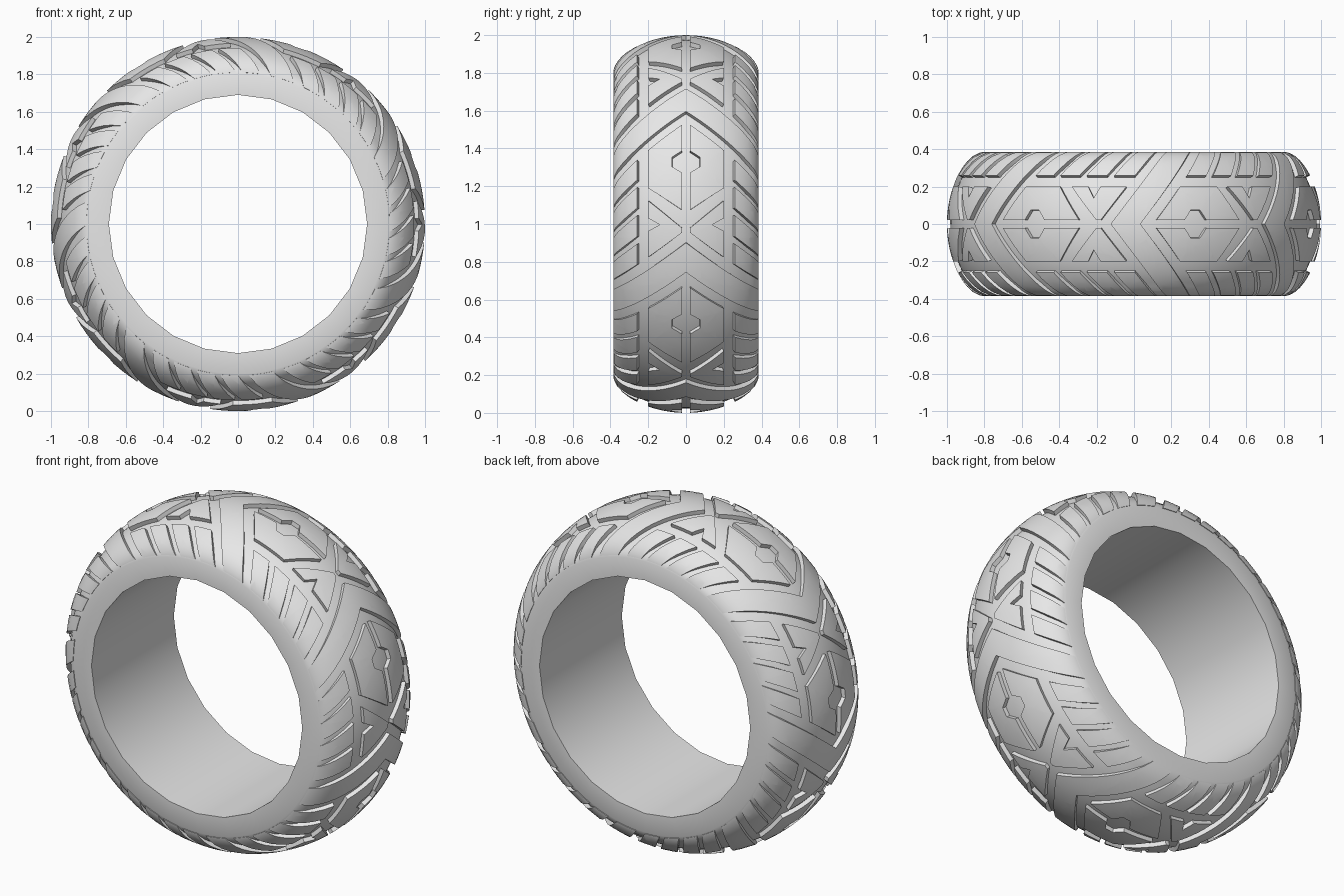
import bpy, bmesh, math
from mathutils import Vector
from mathutils.geometry import interpolate_bezier

if "Cube" in bpy.data.objects:
    bpy.data.objects.remove(bpy.data.objects["Cube"])

REPEATS = 7          # tread pattern repeats round the tyre
PITCH = 360 / REPEATS
PHASE = 19.3         # angle of the first pattern centre
HALF_W = 0.385
R_IN = 0.69
SEGMENTS = 120
DEPTH = 0.024        # groove depth
SLOPE = 43           # chevron sweep, degrees per unit across the tread

rubber = bpy.data.materials.new("rubber_grey")
rubber.use_nodes = True
GREY = (0.8, 0.8, 0.8, 1)
rubber.diffuse_color = GREY
rubber.node_tree.nodes["Principled BSDF"].inputs["Base Color"].default_value = GREY

# Half cross-section from crown to sidewall, measured by arc length
section = interpolate_bezier(Vector((0, 1, 0)), Vector((0.2, 1, 0)),
                             Vector((HALF_W, 0.9, 0)), Vector((HALF_W, 0.8, 0)), 32)
lengths = [0]
for a, b in zip(section, section[1:]):
    lengths.append(lengths[-1] + (b - a).length)
S_MAX = lengths[-1]
EDGE = S_MAX - 0.01


def on_section(s):
    s = min(max(s, 0), S_MAX)
    for i in range(len(section) - 1):
        if s <= lengths[i + 1]:
            break
    t = (s - lengths[i]) / (lengths[i + 1] - lengths[i])
    return section[i].lerp(section[i + 1], t)


def place(radius, y, degrees):
    a = math.radians(degrees)
    return Vector((radius * math.cos(a), y, 1 + radius * math.sin(a)))


def tread_point(degrees, s, sink=0.0):
    """Point on the tread at signed arc length s, sunk below the surface."""
    p = on_section(abs(s))
    d = on_section(abs(s) + 0.004) - on_section(abs(s) - 0.004)
    n = Vector((-d.y, d.x, 0)).normalized()
    p = p - n * sink
    return place(p.y, math.copysign(p.x, s), degrees)


def groove(s):
    return DEPTH * min(1, max(0, S_MAX - abs(s)) / 0.1)


def radial(p):
    return Vector((p.x, p.y * 0.3, p.z - 1))


def finish(bm, name):
    mesh = bpy.data.meshes.new(name)
    bm.to_mesh(mesh)
    bm.free()
    mesh.materials.append(rubber)
    obj = bpy.data.objects.new(name, mesh)
    bpy.context.collection.objects.link(obj)
    bpy.ops.object.select_all(action='DESELECT')
    obj.select_set(True)
    bpy.context.view_layer.objects.active = obj
    bpy.ops.object.shade_smooth_by_angle(angle=math.radians(32))
    return obj


def lathe(name, segments, columns, outward):
    """Sweep columns (functions of angle) round the axle."""
    bm = bmesh.new()
    rings = []
    for k in range(segments):
        deg = 360 * k / segments
        rings.append([bm.verts.new(c(deg)) for c in columns])
    for k in range(segments):
        a, b = rings[k], rings[(k + 1) % segments]
        for j in range(len(columns) - 1):
            bm.faces.new((a[j], a[j + 1], b[j + 1], b[j]))
    bm.normal_update()
    bm.faces.ensure_lookup_table()
    f = bm.faces[(len(columns) - 1) // 2]
    if f.normal.dot(radial(f.calc_center_median())) * outward < 0:
        bmesh.ops.reverse_faces(bm, faces=bm.faces[:])
    return finish(bm, name)


def rim(y):
    """Edge of the 24-sided hole."""
    def point(deg):
        off = math.radians(deg % 15 - 7.5)
        return place(R_IN * math.cos(math.radians(7.5)) / math.cos(off), y, deg)
    return point


# Carcass with groove floor, and the inner wall
steps = 16
across = [S_MAX * i / steps for i in range(-steps, steps + 1)]
columns = [rim(-HALF_W)]
columns += [lambda deg, s=s: tread_point(deg, s, groove(s)) for s in across]
columns += [rim(HALF_W)]
lathe("tyre_body", SEGMENTS, columns, 1)
lathe("inner_wall", 24, [rim(-HALF_W), rim(HALF_W)], -1)


def add_block(bm_all, outline, turn):
    """Raise a block from an outline of (degrees, arc length) points."""
    bm = bmesh.new()
    bm.faces.new([bm.verts.new((u / 100, s, 0)) for u, s in outline])
    bmesh.ops.triangulate(bm, faces=bm.faces[:])
    # Cut finely enough to follow the curved tread
    for axis, step in ((0, 0.03), (1, 0.04)):
        values = [v.co[axis] for v in bm.verts]
        for i in range(math.ceil(min(values) / step), math.floor(max(values) / step) + 1):
            normal, origin = Vector((0, 0, 0)), Vector((0, 0, 0))
            normal[axis], origin[axis] = 1, i * step
            bmesh.ops.bisect_plane(bm, geom=bm.verts[:] + bm.edges[:] + bm.faces[:],
                                   plane_co=origin, plane_no=normal, dist=1e-5)
    out = bmesh.ops.extrude_face_region(bm, geom=bm.faces[:])
    top = {g for g in out["geom"] if isinstance(g, bmesh.types.BMVert)}
    for v in bm.verts:
        u, s = v.co.x * 100, v.co.y
        v.co = tread_point(PHASE + turn - u, s, 0 if v in top else groove(s) + 0.004)
    bmesh.ops.recalc_face_normals(bm, faces=bm.faces[:])
    bm.normal_update()
    facing = sum(f.normal.dot(radial(f.calc_center_median())) * f.calc_area()
                 for f in bm.faces if all(v in top for v in f.verts))
    if facing < 0:
        bmesh.ops.reverse_faces(bm, faces=bm.faces[:])
    mesh = bpy.data.meshes.new("block_temp")
    bm.to_mesh(mesh)
    bm.free()
    bm_all.from_mesh(mesh)
    bpy.data.meshes.remove(mesh)


def tread_set(name, outlines, mirrored=True):
    bm = bmesh.new()
    for k in range(REPEATS):
        for side in ((1, -1) if mirrored else (1,)):
            for outline in outlines:
                add_block(bm, [(u, s * side) for u, s in outline], PITCH * k)
    finish(bm, name)


MID, INNER, OUTER = 0.022, 0.204, 0.268   # centre groove, side groove edges
FRONT, TAIL = -13.3, 21.0                 # chevron edges of the block group


def swept(u, s):
    return (u + SLOPE * s, s)


# Hexagon halves with a diamond pocket on the centre groove
hexagon = [swept(FRONT, MID), swept(FRONT, INNER), (8, INNER), (15, MID),
           (3.5, MID), (1.5, 0.075), (-1.5, 0.075), (-3.5, MID)]
tread_set("hexagon_blocks", [hexagon])

# Triangles notched on their outer edge
triangle = [(20.5, MID), (12, INNER), (17.5, INNER), (19.5, 0.14), (21.5, INNER),
            swept(TAIL, INNER), swept(TAIL, MID)]
tread_set("triangle_blocks", [triangle])

# Slanted shoulder blocks running down to the sidewall
COUNT, GAP = 4, 2.4
width = (TAIL - FRONT - GAP * (COUNT - 1)) / COUNT
shoulder = []
for i in range(COUNT):
    u0 = FRONT + i * (width + GAP)
    shoulder.append([swept(u0, OUTER), swept(u0, EDGE),
                     swept(u0 + width, EDGE), swept(u0 + width, OUTER)])
tread_set("shoulder_blocks", shoulder)

# Wide chevron bands between the block groups
u0, u1 = 25.0, PITCH - 17.3
band = [(u0, 0), swept(u0, EDGE), swept(u1, EDGE), (u1, 0),
        (u1 + SLOPE * EDGE, -EDGE), (u0 + SLOPE * EDGE, -EDGE)]
tread_set("chevron_bands", [band], mirrored=False)
